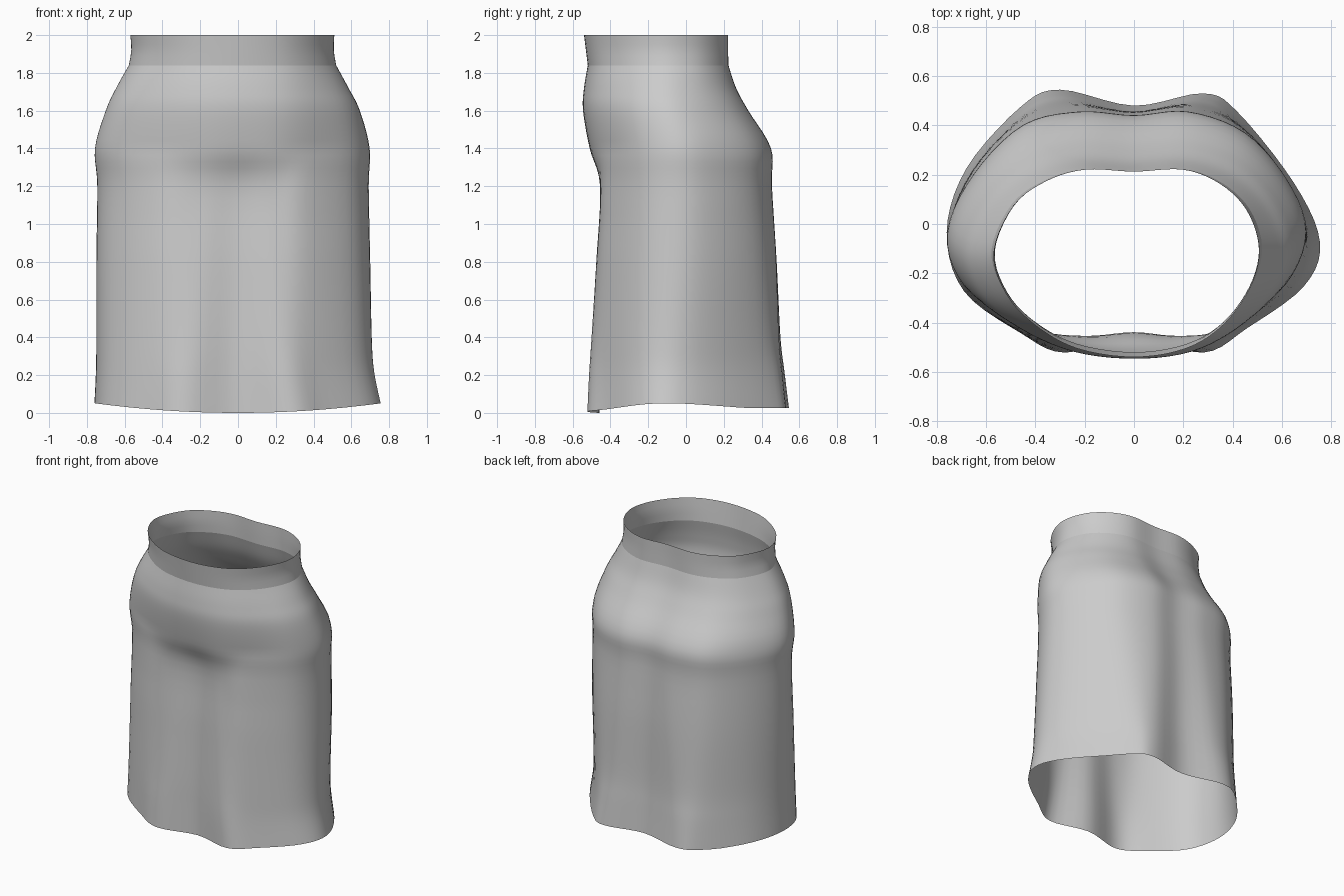
import bpy, bmesh

if "Cube" in bpy.data.objects:
    bpy.data.objects.remove(bpy.data.objects["Cube"])

# Cross-section outlines, counter-clockwise from front centre
WAIST = [(0, -.54), (.21, -.505), (.36, -.41), (.47, -.26), (.51, -.1), (.46, .06), (.35, .17), (.2, .228),
         (0, .22), (-.2, .228), (-.36, .18), (-.49, .08), (-.57, -.11), (-.52, -.28), (-.4, -.41), (-.23, -.505)]
HIP = [(0, -.51), (.22, -.49), (.42, -.40), (.62, -.24), (.70, -.03), (.62, .18), (.45, .37), (.22, .455),
       (0, .44), (-.22, .455), (-.45, .40), (-.65, .2), (-.76, -.04), (-.69, -.25), (-.48, -.40), (-.24, -.49)]
BODY = [(0, -.44), (.18, -.455), (.36, -.43), (.61, -.25), (.695, -.03), (.62, .18), (.45, .37), (.22, .455),
        (0, .44), (-.22, .455), (-.45, .40), (-.65, .2), (-.745, -.04), (-.66, -.26), (-.42, -.425), (-.2, -.455)]
HEM = [(0, -.455), (.28, -.52), (.46, -.42), (.69, -.25), (.755, -.07), (.65, .17), (.42, .46), (.28, .535),
       (0, .485), (-.3, .55), (-.46, .48), (-.68, .23), (-.76, -.03), (-.69, -.27), (-.46, -.44), (-.28, -.52)]
SHAPES = [WAIST, HIP, BODY, HEM]

# Levels: height, left, right, front, back, outline blend
BAND = [(2.0, -.57, .51, -.54, .223, 0), (1.92, -.565, .507, -.53, .223, 0), (1.84, -.578, .52, -.52, .225, 0)]
SKIRT = [(1.84, -.578, .52, -.52, .225, 0), (1.72, -.645, .585, -.54, .265, .25), (1.6, -.7, .645, -.545, .33, .5),
         (1.4, -.757, .697, -.51, .45, 1), (1.2, -.745, .692, -.455, .455, 1.9), (.8, -.75, .7, -.475, .48, 2.2),
         (.4, -.75, .708, -.5, .5, 2.55), (.2, -.752, .72, -.513, .522, 2.8), (0, -.76, .755, -.522, .545, 3)]


def spline(a, b, c, d, t):
    """Smooth curve through b and c."""
    return [.5 * (2 * q + (r - p) * t + (2 * p - 5 * q + 4 * r - s) * t * t + (3 * q - p - 3 * r + s) * t ** 3)
            for p, q, r, s in zip(a, b, c, d)]


def outline(level, steps=5):
    z, left, right, front, back, blend = level
    i = max(0, min(int(blend), 2))
    f = min(max(blend - i, 0), 1)
    pts = [(p[0] + (q[0] - p[0]) * f, p[1] + (q[1] - p[1]) * f) for p, q in zip(SHAPES[i], SHAPES[i + 1])]
    n = len(pts)
    ring = [spline(pts[k - 1], pts[k], pts[(k + 1) % n], pts[(k + 2) % n], s / steps)
            for k in range(n) for s in range(steps)]
    xs, ys = [p[0] for p in ring], [p[1] for p in ring]
    out = []
    for x, y in ring:
        x = left + (x - min(xs)) / (max(xs) - min(xs)) * (right - left)
        y = front + (y - min(ys)) / (max(ys) - min(ys)) * (back - front)
        # Hem rises toward the sides and slightly at the back
        lift = max(0, 1 - z / .4) * max(.05 * (x / .75) ** 2, .025 * (y > 0))
        out.append((x, y, z + lift))
    return out


def loft(name, levels, steps):
    rows, last = [], len(levels) - 1
    for k in range(last):
        a, d = levels[max(k - 1, 0)], levels[min(k + 2, last)]
        rows += [spline(a, levels[k], levels[k + 1], d, s / steps) for s in range(steps)]
    rows.append(levels[-1])
    bm = bmesh.new()
    rings = [[bm.verts.new(p) for p in outline(r)] for r in rows]
    n = len(rings[0])
    for top, low in zip(rings, rings[1:]):
        for i in range(n):
            j = (i + 1) % n
            bm.faces.new((low[i], low[j], top[j], top[i])).smooth = True
    mesh = bpy.data.meshes.new(name)
    bm.to_mesh(mesh)
    bm.free()
    obj = bpy.data.objects.new(name, mesh)
    bpy.context.collection.objects.link(obj)
    return obj


# Waistband and open skirt shell
loft("waistband", BAND, 3)
loft("skirt_body", SKIRT, 5)
